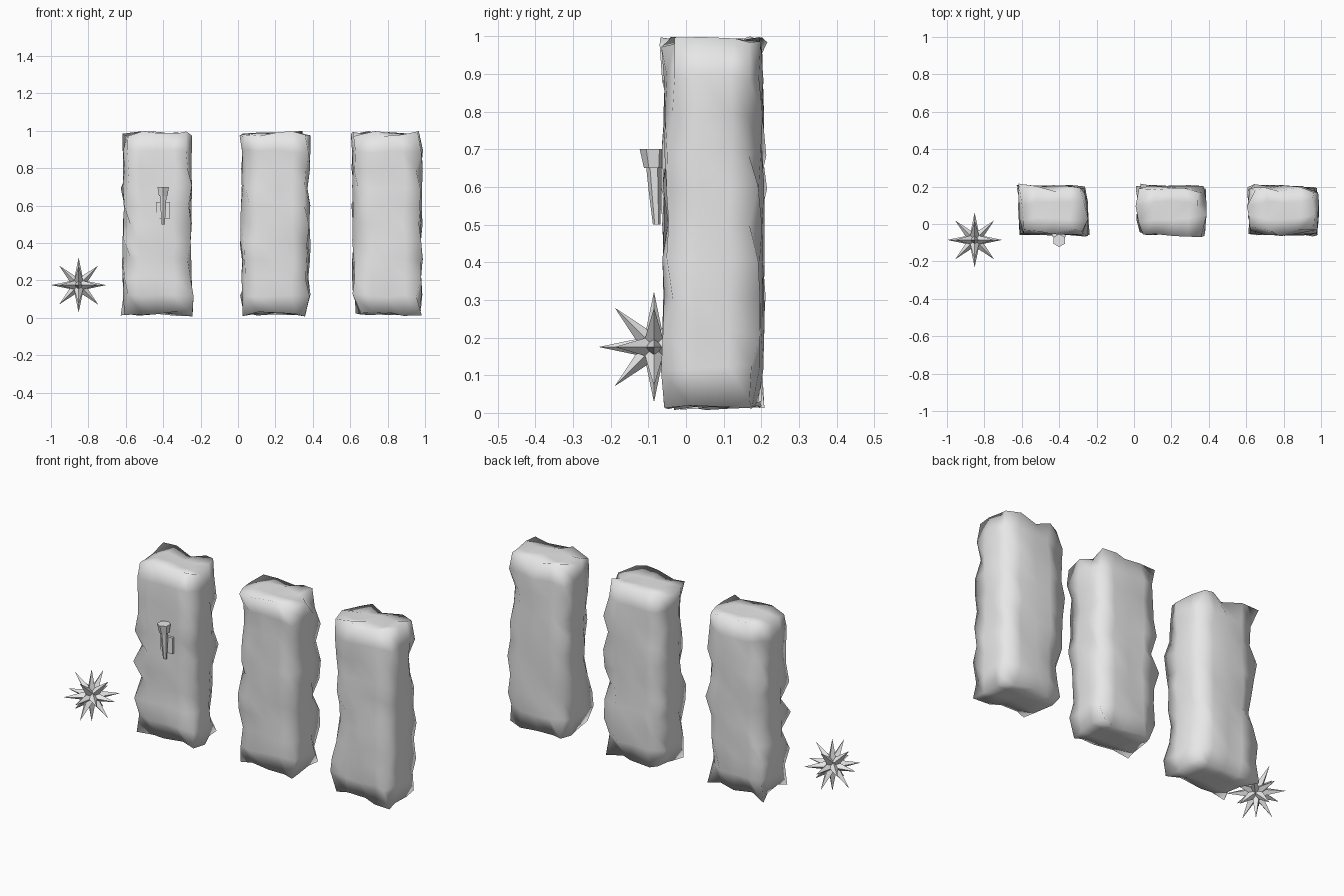
import bpy, bmesh, random
from itertools import product
from mathutils import Vector

if "Cube" in bpy.data.objects:
    bpy.data.objects.remove(bpy.data.objects["Cube"], do_unlink=True)

stone = bpy.data.materials.new("plain grey")
stone.use_nodes = True
GREY = (0.8, 0.8, 0.8, 1)
stone.diffuse_color = GREY
stone.node_tree.nodes["Principled BSDF"].inputs["Base Color"].default_value = GREY


def finish(bm, name, smooth=False):
    bmesh.ops.recalc_face_normals(bm, faces=bm.faces[:])
    for f in bm.faces:
        f.smooth = smooth
    mesh = bpy.data.meshes.new(name)
    bm.to_mesh(mesh)
    bm.free()
    mesh.materials.append(stone)
    obj = bpy.data.objects.new(name, mesh)
    bpy.context.collection.objects.link(obj)
    return obj


# Rough stone pillars: a gridded block with worn, uneven rims
def pillar(name, centre_x, width, seed):
    rng = random.Random(seed)
    size = Vector((width, 0.255, 0.965))
    middle = Vector((centre_x, 0.0725, 0.5025))
    bm = bmesh.new()
    bmesh.ops.create_cube(bm, size=1)
    for axis, cuts in enumerate((4, 3, 10)):
        normal = Vector((0, 0, 0))
        normal[axis] = 1
        for i in range(1, cuts):
            geom = bm.verts[:] + bm.edges[:] + bm.faces[:]
            bmesh.ops.bisect_plane(bm, geom=geom, plane_co=normal * (i / cuts - 0.5), plane_no=normal)
    for v in bm.verts:
        unit = v.co.copy()
        outer = [abs(c) > 0.49 for c in unit]
        rim = sum(outer) > 1
        # the two corners on one diagonal are worn deeper
        wear = 0.018 if unit.x * unit.y > 0 else 0.008
        for a in range(3):
            place = unit[a] * size[a]
            if rim and outer[a] and a < 2:
                place -= wear if unit[a] > 0 else -wear
            amount = 0.009
            if rim:
                amount = 0.015 if a == 2 else 0.024
            v.co[a] = middle[a] + place + rng.uniform(-amount, amount)
    return finish(bm, name, True)


pillar("right_pillar", -0.432, 0.36, 3)
pillar("middle_pillar", 0.2, 0.36, 8)
pillar("left_pillar", 0.798, 0.365, 15)


# Wall torch: stacked six-sided tapers, leaning out from the wall
def taper(name, z0, z1, r0, r1):
    bm = bmesh.new()
    bmesh.ops.create_cone(bm, cap_ends=True, segments=6, radius1=r0, radius2=r1, depth=z1 - z0)
    bmesh.ops.translate(bm, verts=bm.verts[:], vec=(-0.4, -0.088, (z0 + z1) / 2))
    for v in bm.verts:
        v.co.y += (0.7 - v.co.z) * 0.05
    return finish(bm, name)


taper("torch_tip", 0.5, 0.58, 0.01, 0.016)
taper("torch_handle", 0.58, 0.65, 0.016, 0.02)
taper("torch_cup", 0.65, 0.7, 0.026, 0.035)

# Mounting plate behind the torch
bm = bmesh.new()
bmesh.ops.create_cube(bm, size=1)
bmesh.ops.scale(bm, verts=bm.verts[:], vec=(0.075, 0.024, 0.09))
bmesh.ops.translate(bm, verts=bm.verts[:], vec=(-0.4, -0.054, 0.575))
finish(bm, "torch_plate")

# Spiked star: four-sided spikes along the axes and their diagonals
bm = bmesh.new()
for d in product((-1, 0, 1), repeat=3):
    if 1 <= sum(map(abs, d)) <= 2:
        way = Vector(d).normalized()
        made = bmesh.ops.create_cone(bm, segments=4, radius1=0.025, radius2=0, depth=0.12)
        turn = way.to_track_quat("Z", "Y").to_matrix()
        bmesh.ops.rotate(bm, verts=made["verts"], matrix=turn)
        bmesh.ops.translate(bm, verts=made["verts"], vec=way * 0.087)
bmesh.ops.remove_doubles(bm, verts=bm.verts[:], dist=0.0001)
bmesh.ops.translate(bm, verts=bm.verts[:], vec=(-0.852, -0.085, 0.175))
finish(bm, "spiked_star")
